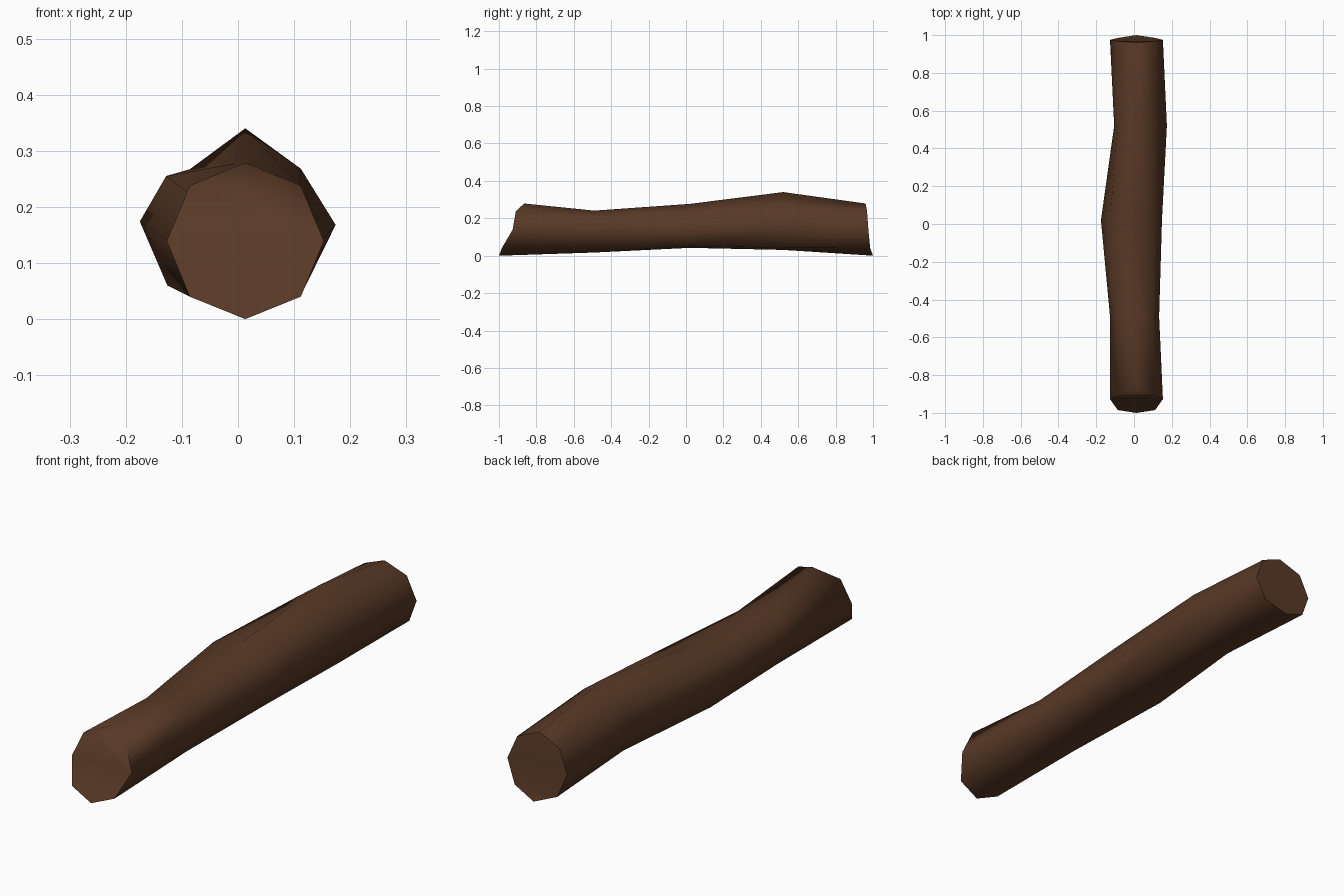
import bpy, bmesh, math

if "Cube" in bpy.data.objects:
    bpy.data.objects.remove(bpy.data.objects["Cube"])

SIDES, R, CX, CZ = 8, 0.14, 0.013, 0.139

# Vertex order: right, upper right, top, upper left, left, lower left, bottom, lower right
def octagon():
    return [(CX + R * math.cos(i * math.tau / SIDES),
             CZ + R * math.sin(i * math.tau / SIDES)) for i in range(SIDES)]

def ring(y, nudges):
    pts = []
    for i, (x, z) in enumerate(octagon()):
        dx, dz = nudges.get(i, (0, 0))
        pts.append((x + dx, y, z + dz))
    return pts

def end_ring(level_y):
    # End cut: y depends on height level (bottom .. top)
    levels = [2, 3, 4, 3, 2, 1, 0, 1]
    return [(x, level_y[levels[i]], max(z, 0)) for i, (x, z) in enumerate(octagon())]

# Bent log: octagonal sections with knocked vertices
rings = [
    end_ring([-1.0, -0.985, -0.927, -0.91, -0.865]),
    ring(-0.49, {0: (-0.02, 0), 1: (-0.012, -0.025), 2: (0, -0.038), 3: (0, -0.015),
                 6: (0, 0.018), 7: (-0.01, 0.008)}),
    ring(0.02, {0: (-0.005, 0), 2: (-0.02, -0.002), 3: (-0.042, 0.017), 4: (-0.048, 0.035),
                5: (-0.04, 0.02), 6: (-0.01, 0.043), 7: (0, 0.012)}),
    ring(0.52, {0: (0.021, 0.029), 1: (0, 0.03), 2: (0, 0.061), 3: (0, 0.029),
                4: (0.022, 0.02), 5: (0.015, 0.015), 6: (0, 0.032), 7: (0, 0.002)}),
    end_ring([1.0, 0.985, 0.975, 0.968, 0.96]),
]

bm = bmesh.new()
loops = [[bm.verts.new(p) for p in r] for r in rings]
for a, b in zip(loops, loops[1:]):
    for i in range(SIDES):
        j = (i + 1) % SIDES
        bm.faces.new((a[i], a[j], b[j], b[i]))

# Uneven end caps in horizontal strips
for lp in (loops[0], loops[-1]):
    for strip in ((1, 2, 3), (0, 1, 3, 4), (7, 0, 4, 5), (6, 7, 5)):
        bm.faces.new([lp[i] for i in strip])
bmesh.ops.recalc_face_normals(bm, faces=bm.faces)

mesh = bpy.data.meshes.new("log")
bm.to_mesh(mesh)
bm.free()
log = bpy.data.objects.new("log", mesh)
bpy.context.collection.objects.link(log)

bark = bpy.data.materials.new("dark brown bark")
bark.diffuse_color = (0.098, 0.041, 0.0195, 1)
bark.use_nodes = True
bark.node_tree.nodes["Principled BSDF"].inputs["Base Color"].default_value = bark.diffuse_color
mesh.materials.append(bark)

bpy.context.view_layer.objects.active = log
log.select_set(True)
bpy.ops.object.shade_smooth_by_angle(angle=math.radians(60))
